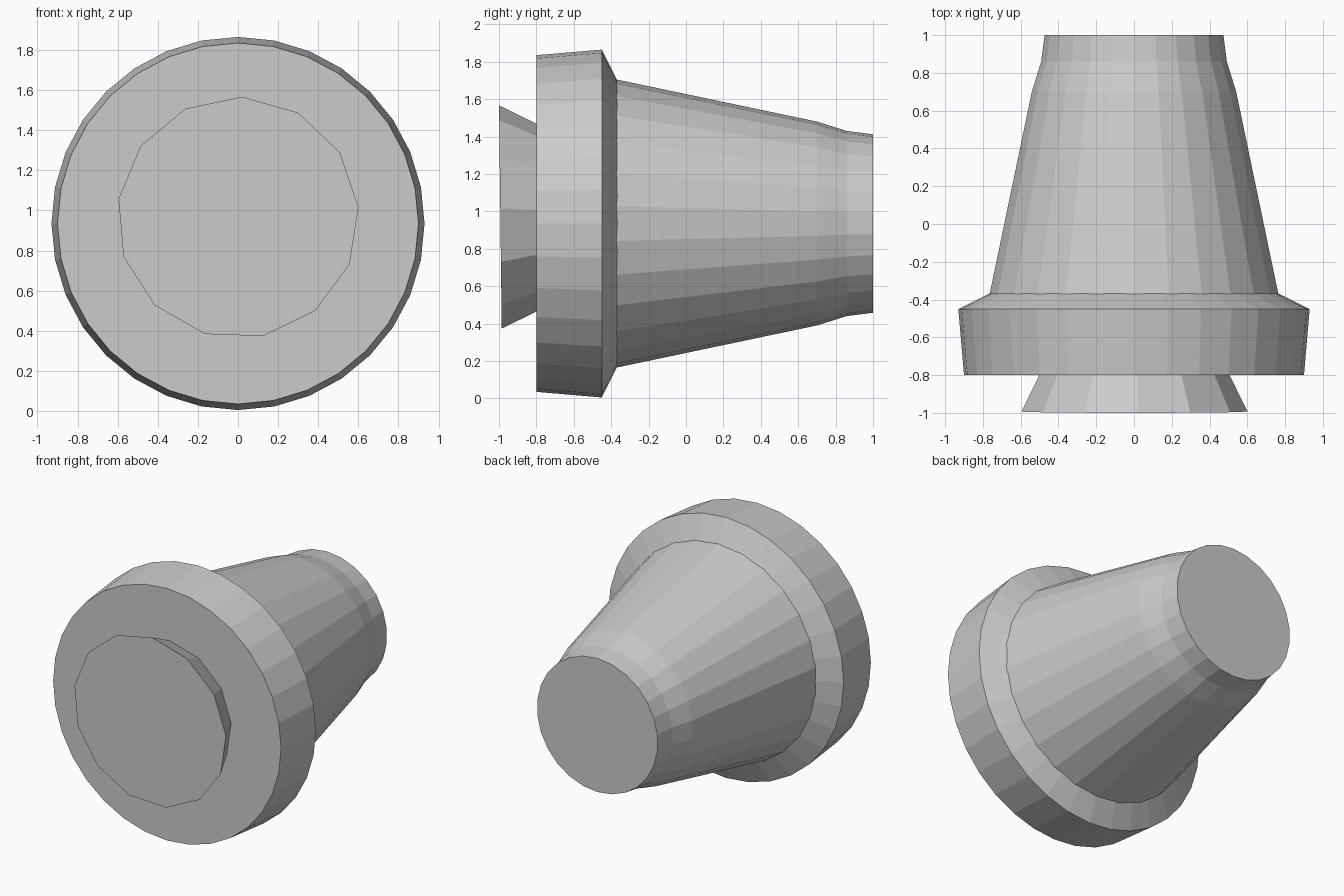
import bpy, bmesh, math

if "Cube" in bpy.data.objects:
    bpy.data.objects.remove(bpy.data.objects["Cube"])

AXIS_Z = 0.935  # height of the horizontal axis


def ring(bm, n, y, r, zc=AXIS_Z, turn=0.0):
    """Ring of n vertices around the y axis, first one at the top."""
    return [bm.verts.new((r * math.sin(turn + 2 * math.pi * i / n), y,
                          zc + r * math.cos(turn + 2 * math.pi * i / n)))
            for i in range(n)]


def lathe(bm, n, profile, **kw):
    """Sweep (y, radius) points around the axis; returns the rings."""
    rings = [ring(bm, n, y, r, **kw) for y, r in profile]
    for a, b in zip(rings, rings[1:]):
        for i in range(n):
            j = (i + 1) % n
            bm.faces.new((a[i], a[j], b[j], b[i]))
    return rings


def loop_edges(bm, verts):
    return [bm.edges.get((verts[i - 1], verts[i])) for i in range(len(verts))]


def finish(bm, name):
    bmesh.ops.recalc_face_normals(bm, faces=bm.faces)
    me = bpy.data.meshes.new(name)
    bm.to_mesh(me)
    bm.free()
    ob = bpy.data.objects.new(name, me)
    bpy.context.collection.objects.link(ob)
    return ob


# Front collar with its hollow reflector well
bm = bmesh.new()
outer = lathe(bm, 32, [(-0.8, 0.9), (-0.45, 0.93), (-0.37, 0.77), (-0.355, 0.74)])
well = lathe(bm, 26, [(-0.8, 0.745), (-0.45, 0.71), (0.35, 0.53)])
bm.faces.new(well[-1])
bmesh.ops.bridge_loops(bm, edges=loop_edges(bm, outer[0]) + loop_edges(bm, well[0]))
finish(bm, "collar_and_reflector")

# Tapered rear housing with closed back
bm = bmesh.new()
body = lathe(bm, 26, [(-0.39, 0.774), (0.7, 0.545), (0.86, 0.495), (1.0, 0.477)])
bm.faces.new(body[-1])
finish(bm, "rear_housing")

# Conical lamp, front face leaning very slightly
bm = bmesh.new()
lamp = lathe(bm, 13, [(-1.0, 0.603), (0.2, 0.015)], zc=0.964, turn=math.radians(2))
for v in lamp[0]:
    v.co.y += 0.0125 * (1.567 - v.co.z)
for end in lamp:
    bm.faces.new(end)
finish(bm, "lamp_cone")
